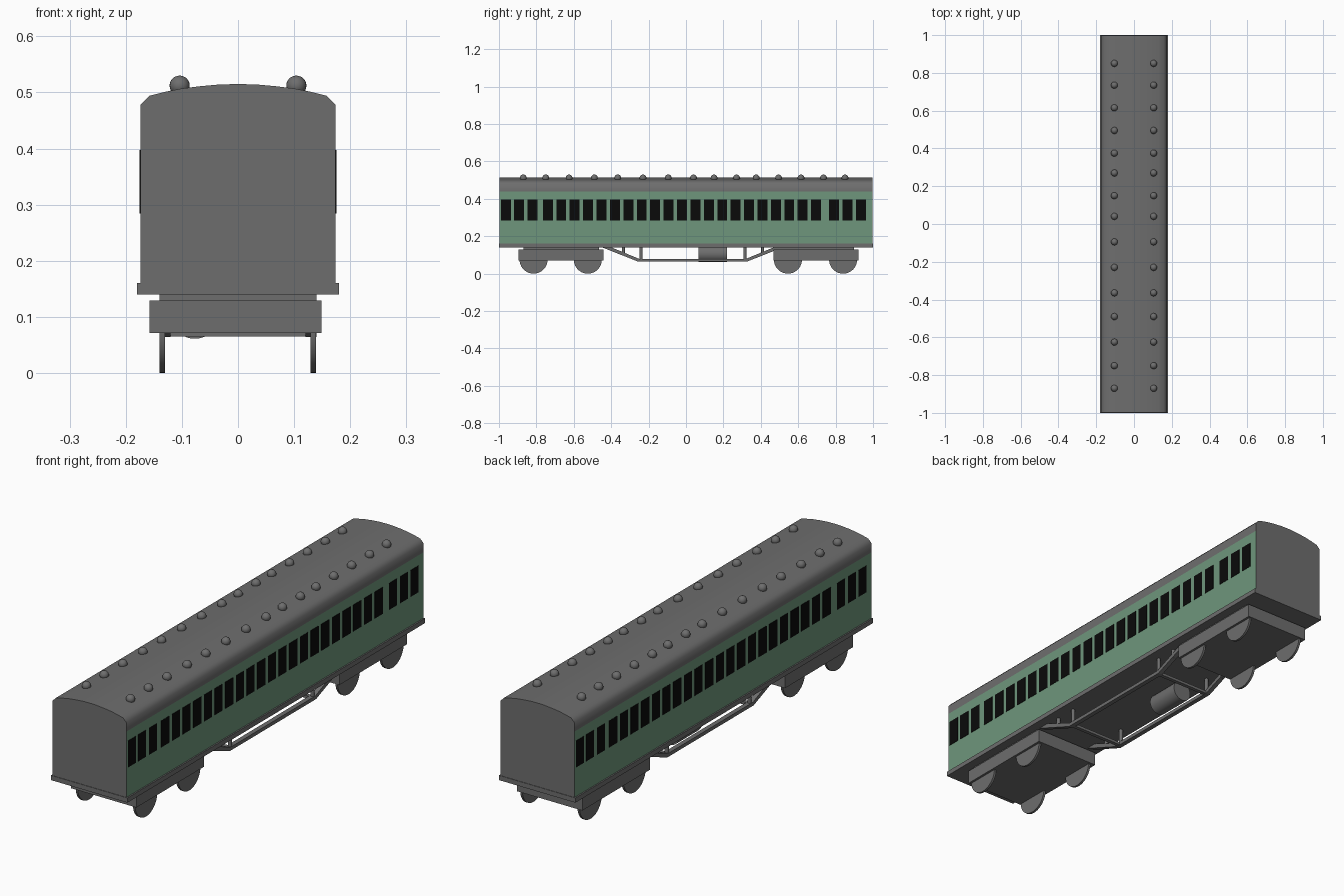
import bpy, bmesh, math
from mathutils import Vector

if "Cube" in bpy.data.objects:
    bpy.data.objects.remove(bpy.data.objects["Cube"])


def material(name, rgb):
    m = bpy.data.materials.new(name)
    m.diffuse_color = (*rgb, 1)
    m.use_nodes = True
    m.node_tree.nodes["Principled BSDF"].inputs["Base Color"].default_value = m.diffuse_color
    return m


GREY = material("grey", (0.155, 0.155, 0.155))
GREEN = material("green", (0.158, 0.305, 0.2))
BLACK = material("black", (0.003, 0.003, 0.003))


def finish(bm, name, mats, angle=None):
    bmesh.ops.recalc_face_normals(bm, faces=bm.faces)
    mesh = bpy.data.meshes.new(name)
    bm.to_mesh(mesh)
    bm.free()
    for m in mats:
        mesh.materials.append(m)
    ob = bpy.data.objects.new(name, mesh)
    bpy.context.collection.objects.link(ob)
    if angle:
        bpy.ops.object.select_all(action='DESELECT')
        ob.select_set(True)
        bpy.context.view_layer.objects.active = ob
        bpy.ops.object.shade_smooth_by_angle(angle=math.radians(angle))
    return ob


def add_box(bm, x0, x1, y0, y1, z0, z1):
    vs = bmesh.ops.create_cube(bm, size=1)["verts"]
    for v in vs:
        v.co = Vector((x1 if v.co.x > 0 else x0,
                       y1 if v.co.y > 0 else y0,
                       z1 if v.co.z > 0 else z0))


def box(name, *dims, mat=GREY):
    bm = bmesh.new()
    add_box(bm, *dims)
    return finish(bm, name, [mat])


def cylinder(name, centre, radius, depth, axis, segments=40):
    bm = bmesh.new()
    rot = Vector(axis).to_track_quat('Z', 'Y').to_matrix().to_4x4()
    rot.translation = centre
    bmesh.ops.create_cone(bm, cap_ends=True, segments=segments, radius1=radius,
                          radius2=radius, depth=depth, matrix=rot)
    return finish(bm, name, [GREY], 40)


def extrude(name, pts, axis, a, b, mats, rule=None, angle=None):
    """Extrude a 2D profile along x or y from a to b."""
    bm = bmesh.new()
    put = (lambda p, d: (p[0], d, p[1])) if axis == 'y' else (lambda p, d: (d, p[0], p[1]))
    f = bm.faces.new([bm.verts.new(put(p, a)) for p in pts])
    new = bmesh.ops.extrude_face_region(bm, geom=[f])["geom"]
    off = Vector((0, b - a, 0)) if axis == 'y' else Vector((b - a, 0, 0))
    bmesh.ops.translate(bm, vec=off, verts=[g for g in new if isinstance(g, bmesh.types.BMVert)])
    bm.normal_update()
    if rule:
        for face in bm.faces:
            face.material_index = rule(face)
    return finish(bm, name, mats, angle)


# body shell: green walls, grey ends and curved roof
half = [(0.174, 0.16), (0.174, 0.44), (0.174, 0.478), (0.158, 0.494),
        (0.13, 0.501), (0.1, 0.507), (0.068, 0.511), (0.035, 0.514)]
profile = half + [(0, 0.515)] + [(-x, z) for x, z in reversed(half)]
extrude("carriage_body", profile, 'y', -0.998, 0.998, [GREY, GREEN],
        lambda f: int(abs(f.normal.x) > 0.9 and f.calc_center_median().z < 0.44), 55)

# floor slab
box("floor_frame", -0.18, 0.18, -1, 1, 0.14, 0.16)

# windows: thin plates, the left side is the right side turned half round
starts = ([-0.989, -0.92, -0.848] + [-0.765 + 0.0717 * i for i in range(21)]
          + [0.765, 0.838, 0.909])
for side, label in ((1, "right"), (-1, "left")):
    bm = bmesh.new()
    for y in starts:
        ys = sorted((side * y, side * (y + 0.053)))
        xs = sorted((side * 0.172, side * 0.1755))
        add_box(bm, *xs, *ys, 0.284, 0.397)
    finish(bm, label + "_windows", [BLACK])

# roof ventilator domes
bm = bmesh.new()
for y in (0.85, 0.735, 0.615, 0.495, 0.375, 0.27, 0.15, 0.04,
          -0.095, -0.23, -0.365, -0.49, -0.625, -0.75, -0.87):
    for x in (-0.104, 0.104):
        r = bmesh.ops.create_uvsphere(bm, u_segments=20, v_segments=12, radius=0.018)
        bmesh.ops.translate(bm, vec=(x, y, 0.512), verts=r["verts"])
finish(bm, "roof_vents", [GREY], 40)

# bogies with wheels
for label, y0, y1, axles in (("front", -0.895, -0.44, (-0.815, -0.525)),
                             ("back", 0.468, 0.922, (0.545, 0.84))):
    box(label + "_bogie", -0.158, 0.149, y0, y1, 0.071, 0.129)
    box(label + "_bogie_mount", -0.14, 0.14, y0 + 0.025, y1 - 0.025, 0.125, 0.142)
    for y in axles:
        for x in (-0.135, 0.134):
            cylinder(label + "_wheel", (x, y, 0.075), 0.075, 0.01, (1, 0, 0))

# underframe trusses, posts and cross bars
low, high, t = 0.064, 0.141, 0.015
truss = [(-0.45, high), (-0.255, low), (0.325, low), (0.52, high),
         (0.47, high), (0.32, low + t), (-0.25, low + t), (-0.40, high)]
for s, label in ((1, "right"), (-1, "left")):
    extrude(label + "_truss", truss, 'x', s * 0.12, s * 0.14, [GREY])
    for y, z in ((-0.335, 0.1), (-0.24, 0.07), (0.315, 0.07), (0.41, 0.1)):
        cylinder(label + "_truss_post", (s * 0.13, y, (z + 0.142) / 2), 0.008, 0.142 - z, (0, 0, 1), 16)
for y in (-0.245, 0.315):
    box("truss_cross_bar", -0.13, 0.13, y - 0.008, y + 0.008, 0.065, 0.077)

# underfloor tank
cylinder("air_tank", (-0.077, 0.143, 0.105), 0.044, 0.155, (0, 1, 0))
